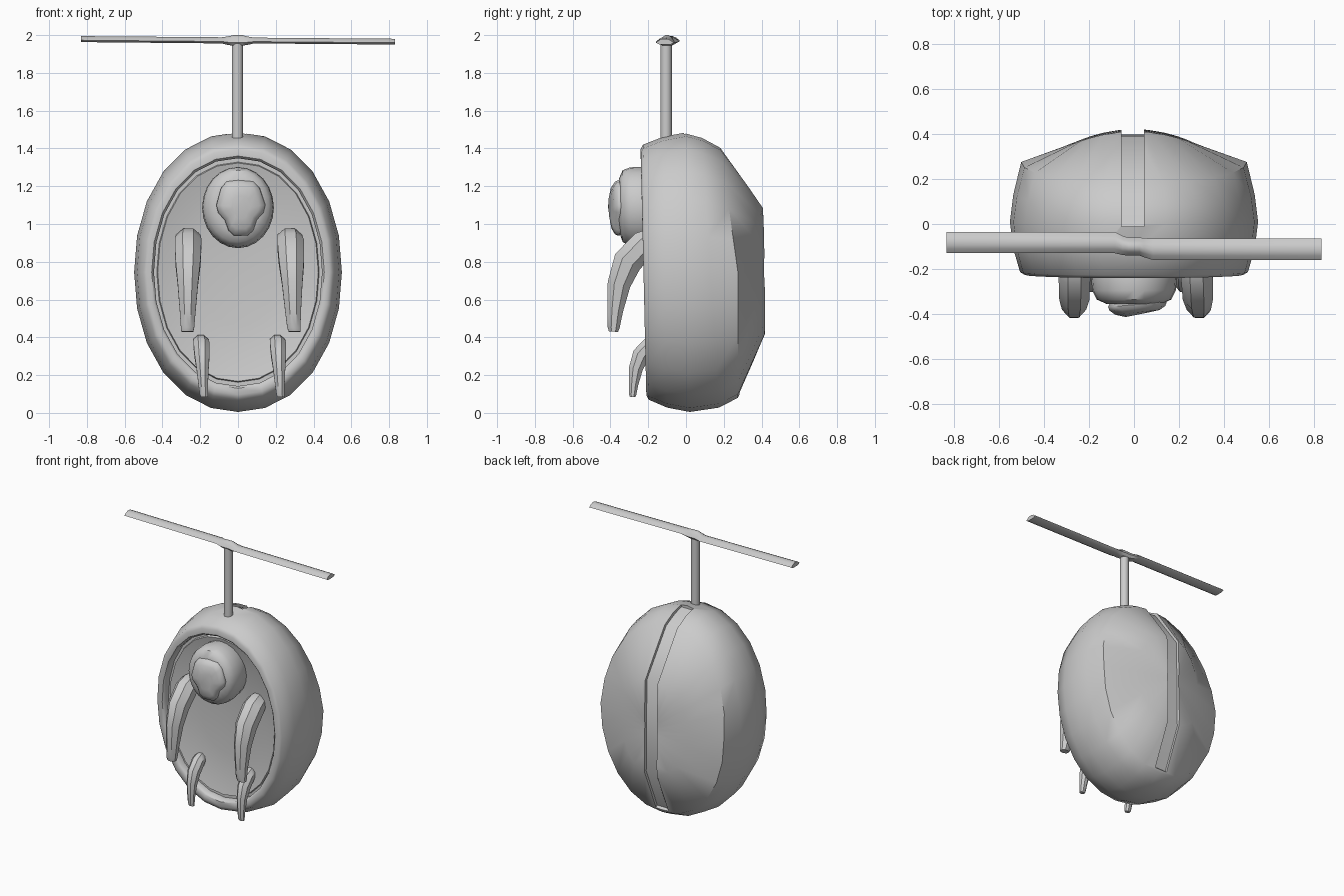
import bpy, bmesh, math
from mathutils import Vector

if "Cube" in bpy.data.objects:
    bpy.data.objects.remove(bpy.data.objects["Cube"])


def finish(name, bm, angle=45):
    bmesh.ops.recalc_face_normals(bm, faces=bm.faces)
    me = bpy.data.meshes.new(name)
    bm.to_mesh(me)
    bm.free()
    ob = bpy.data.objects.new(name, me)
    bpy.context.collection.objects.link(ob)
    smooth(ob, angle)
    return ob


def smooth(ob, angle):
    bpy.ops.object.select_all(action='DESELECT')
    ob.select_set(True)
    bpy.context.view_layer.objects.active = ob
    bpy.ops.object.shade_smooth_by_angle(angle=math.radians(angle))


def loft(name, rings, angle=45, fan=None):
    """Skin a closed solid through rings of equal point count; fan = optional end centre points."""
    bm = bmesh.new()
    vs = [[bm.verts.new(p) for p in r] for r in rings]
    n = len(vs[0])
    for a, b in zip(vs, vs[1:]):
        for i in range(n):
            j = (i + 1) % n
            bm.faces.new((a[i], a[j], b[j], b[i]))
    for k, r in enumerate((vs[0], vs[-1])):
        if fan:
            c = bm.verts.new(fan[k])
            for i in range(n):
                bm.faces.new((r[i], r[(i + 1) % n], c))
        else:
            bm.faces.new(r)
    return finish(name, bm, angle)


def oval(rx, rz, cz, y, tilt=0, up=0, ends=0, n=24, p=2.1):
    """Slightly squared oval facing the front; depth varies with height."""
    pts = []
    for i in range(n):
        a = 2 * math.pi * i / n
        c, s = math.cos(a), math.sin(a)
        k = (abs(c) ** p + abs(s) ** p) ** (-1 / p)
        pts.append((rx * c * k, y + tilt * s + up * max(s, 0) + ends * s * s, cz + rz * s * k))
    return pts


# Egg-shaped shell, with rim, groove and shallow dished front
Z = 0.745
front = -0.225
shell = loft("egg_shell", [
    oval(.20, .28, Z, front + .085, -.005),
    oval(.34, .47, Z, front + .065, -.012),
    oval(.425, .578, Z, front + .04, -.015),
    oval(.43, .583, Z, front + .055, -.015),
    oval(.445, .603, Z, front + .055, -.015),
    oval(.445, .603, Z, front + .012, -.015),
    oval(.457, .615, Z, front, -.015),
    oval(.485, .65, Z, front, -.015),
    oval(.505, .675, Z, front + .012, -.015),
    oval(.535, .717, Z, -.11, -.01),
    oval(.55, .74, Z, .01, -.01),
    oval(.535, .717, Z, .13, -.045),
    oval(.50, .665, Z, .275, 0, -.095),
    oval(.27, .34, .75, .357, 0, -.01, .063),
], fan=[(0, front + .09, Z), (0, .424, .75)])

# Channel cut along the back of the shell
path = [(-.01, 1.462), (.07, 1.437), (.165, 1.39), (.388, 1.08), (.396, .415), (.268, .115),
        (.33, .06), (.6, .1), (.6, 1.6), (-.01, 1.6)]
bm = bmesh.new()
face = bm.faces.new([bm.verts.new((-.055, y, z)) for y, z in path])
ext = bmesh.ops.extrude_face_region(bm, geom=[face])
bmesh.ops.translate(bm, vec=(.1, 0, 0), verts=[v for v in ext["geom"] if isinstance(v, bmesh.types.BMVert)])
cutter = finish("channel_cutter", bm)
cutter.hide_render = True
mod = shell.modifiers.new("channel", 'BOOLEAN')
mod.operation, mod.solver, mod.object = 'DIFFERENCE', 'EXACT', cutter
bpy.context.view_layer.objects.active = shell
bpy.ops.object.modifier_apply(modifier="channel")
bpy.data.objects.remove(cutter)
smooth(shell, 50)

# Head, an upright rounded block
loft("head", [oval(rx, rz, cz, y, p=2) for rx, rz, cz, y in (
    (.15, .17, 1.09, -.09), (.182, .205, 1.09, -.16), (.19, .215, 1.087, -.24),
    (.185, .21, 1.09, -.295), (.165, .19, 1.095, -.335), (.12, .14, 1.10, -.355))])

# Face plate, slightly turned
outline = [(-.06, 1.225), (.0, 1.232), (.08, 1.225), (.115, 1.19), (.145, 1.10), (.135, 1.06),
           (.10, 1.02), (.08, .965), (.05, .938), (-.02, .938), (-.05, .965), (-.07, 1.02),
           (-.105, 1.06), (-.115, 1.10), (-.09, 1.19)]
loft("face_plate", [
    [(.015 + (x - .015) * s, y + .08 * x, 1.09 + (z - 1.09) * s) for x, z in outline]
    for s, y in ((.9, -.335), (1, -.358), (.95, -.375), (.75, -.393), (.4, -.403))], 50)


# Limbs: curved tapering sweeps (depth, height, half width, half thickness)
LIMB = [(-.13, .93, .045, .05), (-.17, .92, .066, .065), (-.22, .895, .072, .08),
        (-.31, .80, .068, .083), (-.355, .68, .055, .066),
        (-.375, .54, .043, .045), (-.383, .45, .036, .034), (-.384, .430, .032, .026)]


def limb(name, x0, x1, place, k):
    rings = []
    for i, (y, z, w, t) in enumerate(LIMB):
        p, q = LIMB[max(i - 1, 0)], LIMB[min(i + 1, len(LIMB) - 1)]
        d = Vector((q[0] - p[0], q[1] - p[1])).normalized()
        cx = x0 + (x1 - x0) * i / (len(LIMB) - 1)
        ring = []
        for j in range(8):
            a = 2 * math.pi * (j + .5) / 8
            u = math.sin(a) * t
            ring.append((cx + k * 1.06 * w * math.cos(a),
                         place[0] + k * (y + .384 - d.y * u),
                         place[1] + k * (z - .432 + d.x * u)))
        rings.append(ring)
    loft(name, rings, 40)


limb("left_arm", -.262, -.268, (-.384, .432), 1)
limb("right_arm", .27, .30, (-.384, .432), 1)
limb("left_leg", -.20, -.178, (-.283, .085), .6)
limb("right_leg", .205, .228, (-.283, .085), .6)

# Rotor mast
bpy.ops.mesh.primitive_cylinder_add(vertices=16, radius=.03, depth=.51, location=(-.003, -.105, 1.70))
bpy.context.object.name = "rotor_mast"
smooth(bpy.context.object, 40)


# Rotor: thin domed strip swept along x (x, centre y, width, base z, height)
def strip(x, yc, w, z, h):
    top = [(x, yc + w / 2 * u, z + h * (.3 + .7 * (1 - u * u))) for u in (1, .6, .25, -.25, -.6, -1)]
    return top + [(x, yc - w * .3, z), (x, yc + w * .3, z)]


loft("rotor_blades", [strip(*s) for s in (
    (-.83, -.082, .095, 1.963, .033), (-.085, -.082, .095, 1.956, .034),
    (-.05, -.095, .085, 1.947, .049), (-.025, -.10, .08, 1.945, .057),
    (.025, -.10, .08, 1.945, .057), (.045, -.105, .085, 1.947, .049),
    (.085, -.112, .095, 1.956, .032), (.83, -.112, .095, 1.950, .032))], 40)
